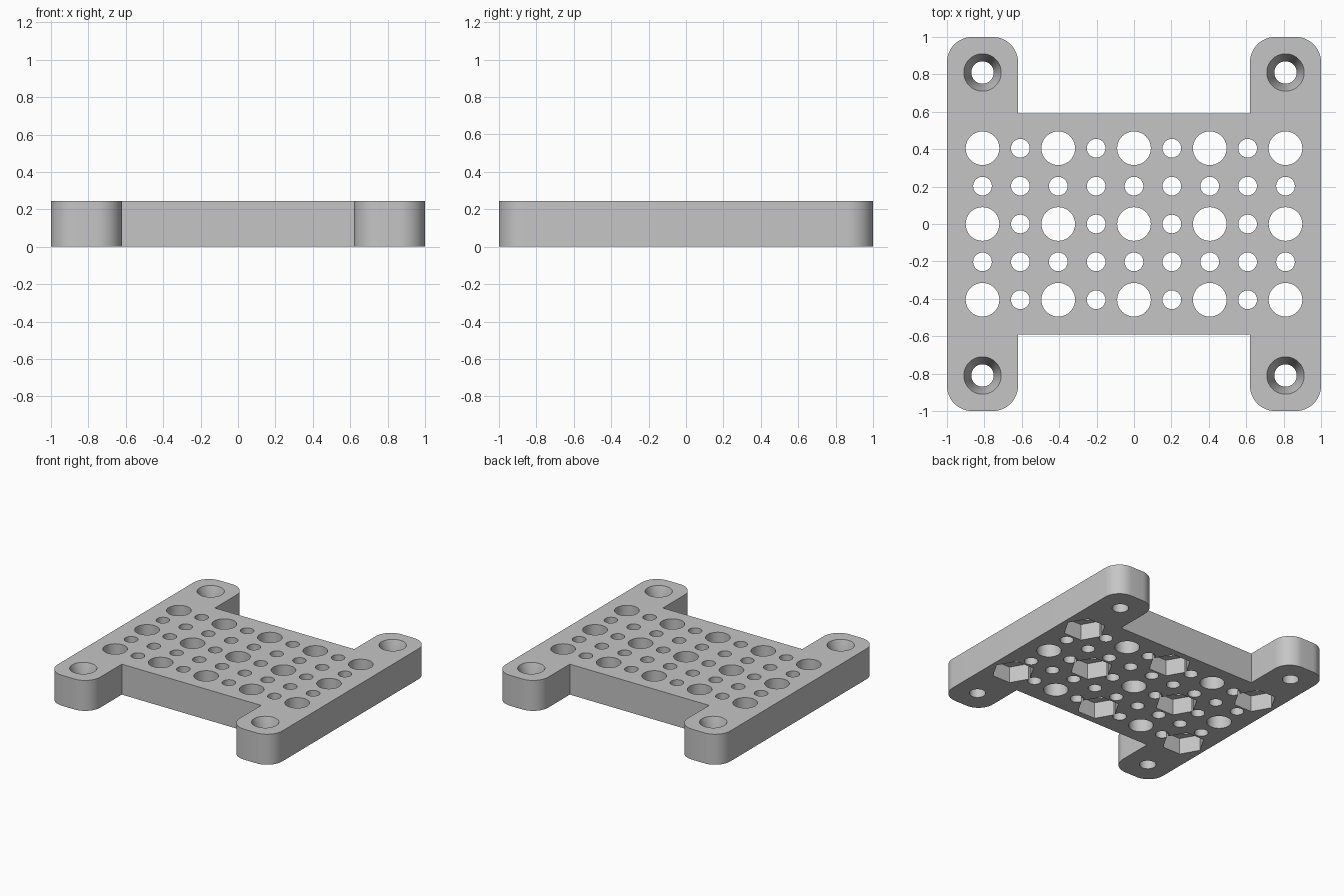
import bpy
import bmesh
import math

if "Cube" in bpy.data.objects:
    bpy.data.objects.remove(bpy.data.objects["Cube"], do_unlink=True)

HEIGHT = 0.245        # plate thickness
PITCH = 0.405         # spacing of the large holes
LEG_IN = 0.62         # inner x of the legs
WEB = 0.592           # half depth of the central web
CORNER = 0.135        # leg corner radius
SCREW = 2 * PITCH     # screw position from the centre
OVER = 0.02           # cutter overshoot

grey = bpy.data.materials.new("light grey")
grey.use_nodes = True
colour = (0.56, 0.56, 0.56, 1)
grey.diffuse_color = colour
grey.node_tree.nodes["Principled BSDF"].inputs["Base Color"].default_value = colour


def make_object(name, bm):
    bmesh.ops.recalc_face_normals(bm, faces=bm.faces)
    mesh = bpy.data.meshes.new(name)
    bm.to_mesh(mesh)
    bm.free()
    mesh.materials.append(grey)
    obj = bpy.data.objects.new(name, mesh)
    bpy.context.collection.objects.link(obj)
    return obj


def add_stack(bm, x, y, rings, sides):
    """Closed solid through a stack of (radius, z) rings."""
    loops = []
    for r, z in rings:
        angles = [math.tau * i / sides for i in range(sides)]
        loops.append([bm.verts.new((x + r * math.cos(a), y + r * math.sin(a), z)) for a in angles])
    bm.faces.new(loops[0])
    bm.faces.new(loops[-1])
    for low, high in zip(loops, loops[1:]):
        for i in range(sides):
            j = (i + 1) % sides
            bm.faces.new((low[i], low[j], high[j], high[i]))


# H-shaped plate with rounded legs: one quarter outline, mirrored around
def arc(cx, cy, start):
    return [(cx + CORNER * math.cos(start + math.pi / 2 * i / 12),
             cy + CORNER * math.sin(start + math.pi / 2 * i / 12)) for i in range(13)]


quarter = arc(1 - CORNER, 1 - CORNER, 0)
quarter += arc(LEG_IN + CORNER, 1 - CORNER, math.pi / 2)
quarter.append((LEG_IN, WEB))
half = quarter + [(-x, y) for x, y in reversed(quarter)]
outline = half + [(x, -y) for x, y in reversed(half)]

bm = bmesh.new()
base = bm.faces.new([bm.verts.new((x, y, 0)) for x, y in outline])
top = bmesh.ops.extrude_face_region(bm, geom=[base])["geom"]
bmesh.ops.translate(bm, vec=(0, 0, HEIGHT),
                    verts=[v for v in top if isinstance(v, bmesh.types.BMVert)])
plate = make_object("mounting_plate", bm)

# Hexagonal nut pockets in the underside, under alternate large holes
bm = bmesh.new()
for i in range(-2, 3):
    for j in range(-1, 2):
        if (i + j) % 2:
            add_stack(bm, i * PITCH, j * PITCH, [(0.157, -OVER), (0.157, 0.13)], 6)
pockets = make_object("nut_pocket_cutter", bm)

# Through holes: large on the main grid, small in between, countersunk in the legs
bm = bmesh.new()
for i in range(-4, 5):
    for j in range(-2, 3):
        large = i % 2 == 0 and j % 2 == 0
        r = 0.09 if large else 0.05
        add_stack(bm, i * PITCH / 2, j * PITCH / 2,
                  [(r, -OVER), (r, HEIGHT + OVER)], 40 if large else 28)
for sx in (-1, 1):
    for sy in (-1, 1):
        rings = [(0.06, -OVER), (0.06, 0.12), (0.1, HEIGHT), (0.1, HEIGHT + OVER)]
        add_stack(bm, sx * SCREW, sy * SCREW, rings, 40)
holes = make_object("hole_cutter", bm)

# Cut, apply and shade
bpy.ops.object.select_all(action="DESELECT")
plate.select_set(True)
bpy.context.view_layer.objects.active = plate
for cutter in (pockets, holes):
    cutter.hide_render = True
    mod = plate.modifiers.new("cut", "BOOLEAN")
    mod.operation = "DIFFERENCE"
    mod.solver = "EXACT"
    mod.object = cutter
    bpy.ops.object.modifier_apply(modifier=mod.name)
    bpy.data.objects.remove(cutter, do_unlink=True)
bpy.ops.object.shade_smooth_by_angle(angle=math.radians(30))
